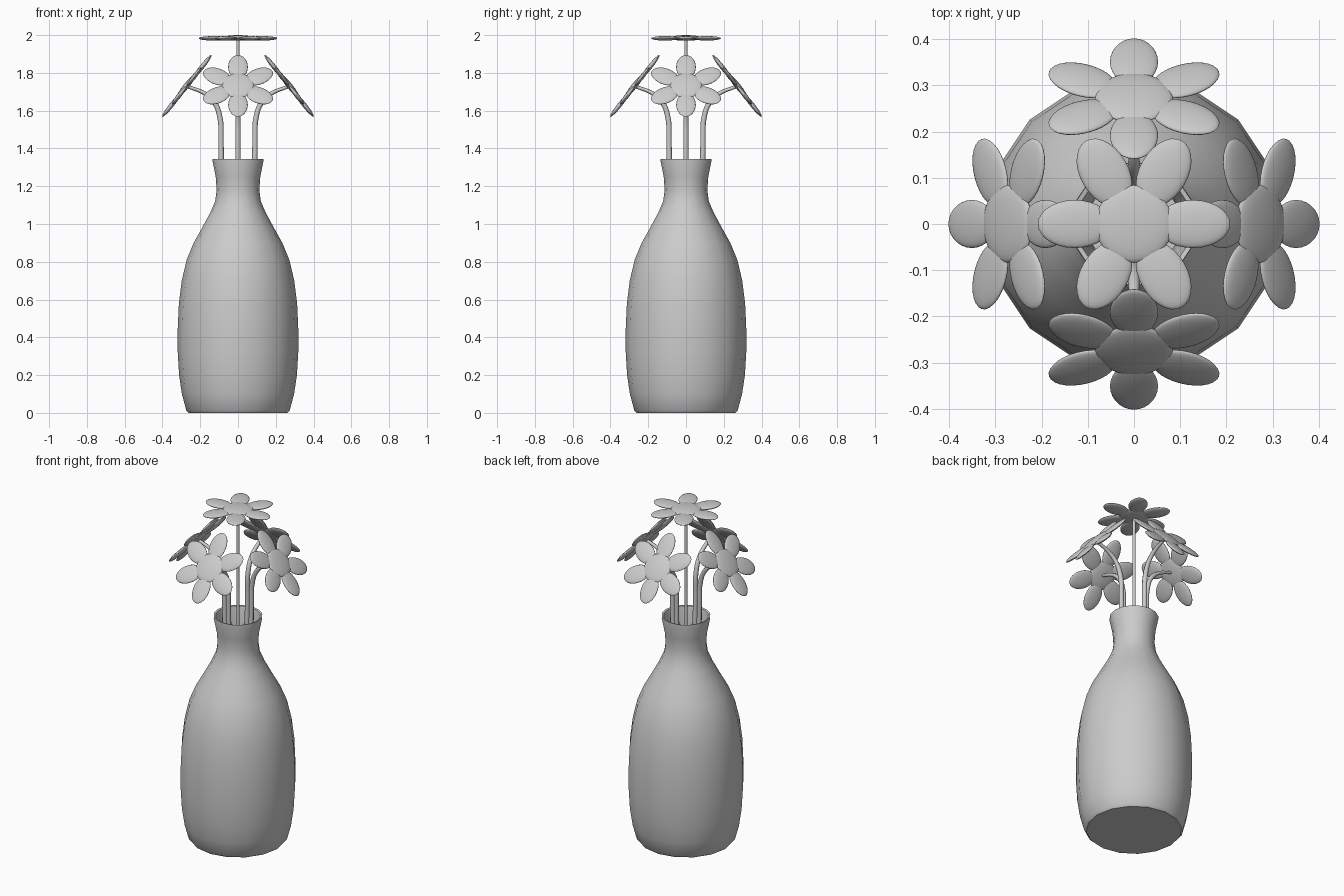
import bpy, bmesh, math
from mathutils import Matrix, Vector

if "Cube" in bpy.data.objects:
    bpy.data.objects.remove(bpy.data.objects["Cube"])


def finish(bm, name, angle=40):
    bmesh.ops.recalc_face_normals(bm, faces=bm.faces)
    mesh = bpy.data.meshes.new(name)
    bm.to_mesh(mesh)
    bm.free()
    mesh.shade_smooth()
    mesh.set_sharp_from_angle(angle=math.radians(angle))
    return mesh


def add(name, mesh, matrix=Matrix()):
    obj = bpy.data.objects.new(name, mesh)
    bpy.context.collection.objects.link(obj)
    obj.matrix_world = matrix
    return obj


def lathe(name, profile, sides):
    bm = bmesh.new()
    rings = []
    for r, z in profile:
        rings.append([bm.verts.new((r * math.cos(a), r * math.sin(a), z))
                      for a in (2 * math.pi * i / sides for i in range(sides))])
    for lo, hi in zip(rings, rings[1:]):
        for i in range(sides):
            j = (i + 1) % sides
            bm.faces.new((lo[i], lo[j], hi[j], hi[i]))
    bm.faces.new(rings[0])
    bm.faces.new(rings[-1])
    return add(name, finish(bm, name))


def ellipsoid(bm, matrix, size):
    bmesh.ops.create_uvsphere(bm, u_segments=28, v_segments=14, radius=1,
                              matrix=matrix @ Matrix.Diagonal((*size, 1)))


def stem(name, points, matrix=Matrix()):
    curve = bpy.data.curves.new(name, 'CURVE')
    curve.dimensions = '3D'
    curve.bevel_depth = 1
    curve.bevel_resolution = 2
    curve.use_fill_caps = True
    curve.resolution_u = 6
    sp = curve.splines.new('BEZIER')
    sp.bezier_points.add(len(points) - 1)
    for p, (x, z, r) in zip(sp.bezier_points, points):
        p.co = (x, 0, z)
        p.radius = r
        p.handle_left_type = p.handle_right_type = 'AUTO'
    obj = add(name, curve, matrix)
    bpy.ops.object.select_all(action='DESELECT')
    obj.select_set(True)
    bpy.context.view_layer.objects.active = obj
    bpy.ops.object.convert(target='MESH')
    bpy.context.object.data.shade_smooth()


# Hollow vase: outer wall, rim, then inner wall down to the inside floor
outer = [(0.262, 0), (0.274, 0.014), (0.297, 0.1), (0.312, 0.2), (0.319, 0.32),
         (0.319, 0.45), (0.313, 0.58), (0.298, 0.7), (0.272, 0.81), (0.235, 0.9),
         (0.19, 0.98), (0.147, 1.06), (0.121, 1.12), (0.113, 1.18), (0.118, 1.25),
         (0.135, 1.335), (0.134, 1.345)]
inner = [(r - 0.012, z) for r, z in reversed(outer[2:-1])]
inner[0] = (0.124, 1.342)
lathe("vase", outer + inner + [(0.265, 0.03)], 16)

# Flower head facing +z: domed centre and six flat petals
bm = bmesh.new()
ellipsoid(bm, Matrix.Translation((0, 0, 0.002)), (0.084, 0.084, 0.015))
for k in range(6):
    ellipsoid(bm, Matrix.Rotation(k * math.pi / 3, 4, 'Z') @ Matrix.Translation((0.128, 0, 0)),
              (0.08, 0.052, 0.012))
head = finish(bm, "flower_head", 60)

# Upright middle flower
stem("centre_stem", [(0, 0.3, 0.009), (0, 1.2, 0.009), (0, 1.975, 0.009)])
add("centre_flower", head, Matrix.Translation((0, 0, 1.983)))

# Four flowers leaning outward
tilt = math.radians(51.5)
for k, side in enumerate(("right", "back", "left", "front")):
    turn = Matrix.Rotation(k * math.pi / 2, 4, 'Z')
    stem(side + "_stem", [(0.09, 0.3, 0.014), (0.09, 1.45, 0.014), (0.095, 1.56, 0.014),
                          (0.123, 1.64, 0.013), (0.175, 1.69, 0.011), (0.264, 1.727, 0.009)], turn)
    add(side + "_flower", head,
        turn @ Matrix.Translation((0.271, 0, 1.731)) @ Matrix.Rotation(tilt, 4, 'Y'))
